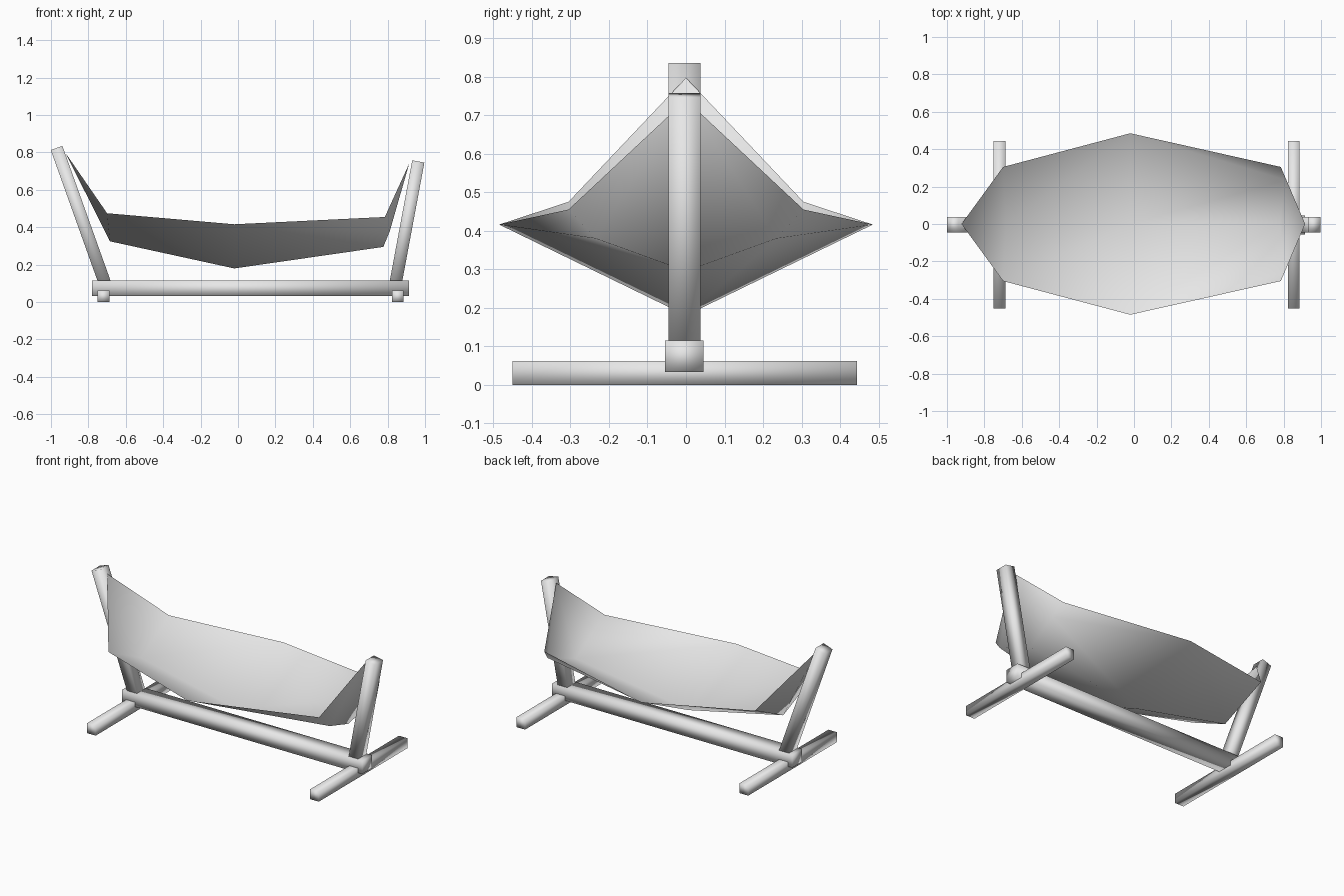
import bpy
from math import atan2
from mathutils import Vector

cube = bpy.data.objects.get("Cube")
if cube:
    bpy.data.objects.remove(cube, do_unlink=True)

# One pale grey for frame and cloth
grey = bpy.data.materials.new("pale_grey")
grey.use_nodes = True
grey.diffuse_color = (0.8, 0.8, 0.8, 1)
grey.node_tree.nodes["Principled BSDF"].inputs["Base Color"].default_value = (0.8, 0.8, 0.8, 1)


def finish(obj):
    obj.data.materials.append(grey)
    for poly in obj.data.polygons:
        poly.use_smooth = True


def beam(name, centre, size, tilt=0.0):
    """Squared timber, optionally leaning in the front plane."""
    bpy.ops.mesh.primitive_cube_add(size=1, location=centre, rotation=(0, tilt, 0))
    obj = bpy.context.object
    obj.name = name
    obj.scale = size
    bpy.ops.object.transform_apply(location=False, rotation=True, scale=True)
    finish(obj)


def post(name, base, top):
    base, top = Vector(base), Vector(top)
    axis = top - base
    beam(name, (base + top) / 2, (0.066, 0.082, axis.length), atan2(axis.x, axis.z))


# Floor rail and cross feet
beam("floor_rail", (0.067, -0.005, 0.074), (1.695, 0.1, 0.082))
for name, x in (("right_foot", -0.719), ("left_foot", 0.854)):
    beam(name, (x, -0.003, 0.031), (0.062, 0.895, 0.062))

# Leaning end posts
post("right_post", (-0.697, -0.004, 0.06), (-0.97, -0.004, 0.824))
post("left_post", (0.835, -0.004, 0.06), (0.964, -0.004, 0.752))

# Hammock cloth: keel points, then the same rim points on each side
keel = [(-0.922, 0, 0.797), (-0.685, 0, 0.325), (-0.02, 0, 0.18),
        (0.777, 0, 0.295), (0.915, 0, 0.74)]
rim = [(-0.7, 0.305, 0.475), (-0.02, 0.485, 0.416),
       (0.785, 0.305, 0.455), (0.812, 0.235, 0.38)]
verts = keel + rim + [(x, -y, z) for x, y, z in rim]
faces = []
for first in (5, 9):
    a, b, c, d = range(first, first + 4)
    side = [(0, 1, a), (1, 2, b, a), (2, 3, d, b), (b, d, c), (d, 4, c), (3, 4, d)]
    faces += side if first == 5 else [f[::-1] for f in side]
mesh = bpy.data.meshes.new("hammock_cloth")
mesh.from_pydata(verts, [], faces)
mesh.update()
cloth = bpy.data.objects.new("hammock_cloth", mesh)
bpy.context.collection.objects.link(cloth)
finish(cloth)
